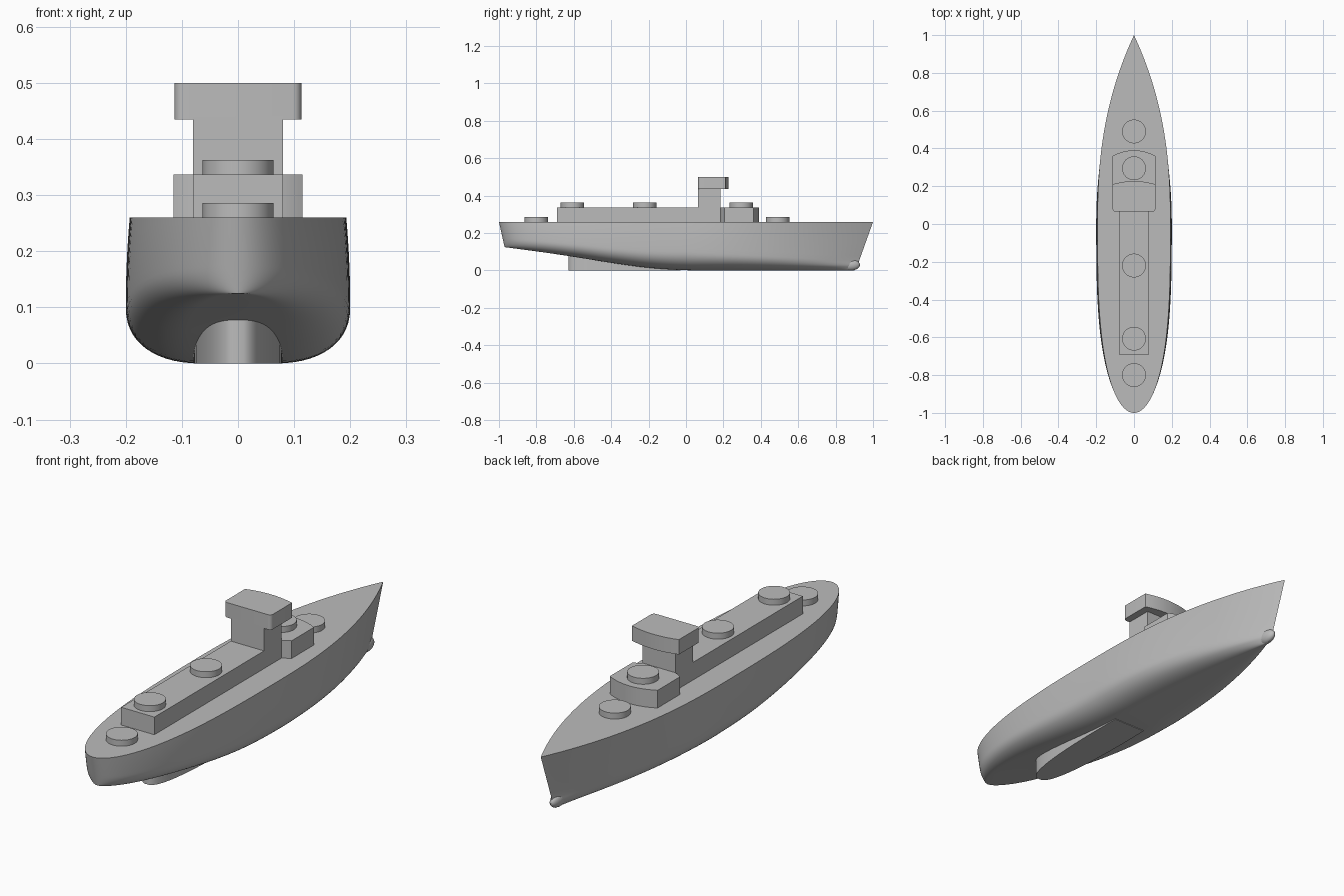
import bpy, bmesh, math

if "Cube" in bpy.data.objects:
    bpy.data.objects.remove(bpy.data.objects["Cube"])

DECK, ROOF = 0.26, 0.337

# Single grey paint
grey = bpy.data.materials.new("ship_grey")
grey.use_nodes = True
grey.diffuse_color = (0.5, 0.5, 0.5, 1)
grey.node_tree.nodes["Principled BSDF"].inputs["Base Color"].default_value = (0.5, 0.5, 0.5, 1)


def finish(name, bm, angle=30):
    bmesh.ops.remove_doubles(bm, verts=bm.verts, dist=1e-5)
    bmesh.ops.recalc_face_normals(bm, faces=bm.faces)
    mesh = bpy.data.meshes.new(name)
    bm.to_mesh(mesh)
    bm.free()
    mesh.materials.append(grey)
    ob = bpy.data.objects.new(name, mesh)
    bpy.context.collection.objects.link(ob)
    bpy.ops.object.select_all(action='DESELECT')
    bpy.context.view_layer.objects.active = ob
    ob.select_set(True)
    bpy.ops.object.shade_smooth_by_angle(angle=math.radians(angle))
    return ob


def prism(name, half, z0, z1):
    """Extrude a plan mirrored in x; half lists its +x side from aft to fore."""
    outline = half + [(-x, y) for x, y in reversed(half)]
    bm = bmesh.new()
    low = [bm.verts.new((x, y, z0)) for x, y in outline]
    top = [bm.verts.new((x, y, z1)) for x, y in outline]
    n = len(outline)
    for i in range(n):
        j = (i + 1) % n
        bm.faces.new((low[i], low[j], top[j], top[i]))
    bm.faces.new(low[::-1])
    bm.faces.new(top)
    return finish(name, bm)


def front_arc(half_width, side_y, mid_y, steps=10):
    """Bowed front edge, from the side to the centre line."""
    return [(half_width * (1 - i / steps),
             mid_y - (mid_y - side_y) * (1 - i / steps) ** 2) for i in range(steps)]


# Hull: cross-sections lofted from stern to bow
def keel_height(y):
    knots = [(-1, .125), (-.8, .1), (-.62, .075), (-.4, .04), (-.2, .013), (0, 0), (1, 0)]

    def lerp(v):
        v = max(-1, min(1, v))
        for (a, za), (b, zb) in zip(knots, knots[1:]):
            if v <= b:
                return za + (zb - za) * (v - a) / (b - a)
    return sum(lerp(y + d * 0.02) for d in range(-4, 5)) / 9 if abs(y) < 0.9 else lerp(y)


def shift(y, z):
    """Rake the stem and the stern inwards below the deck."""
    if y > 0:
        rake = 0.075 * min(1, (DECK - z) / 0.21) + 0.025 * max(0, 1 - z / 0.025)
        return y - rake * y
    return y - 0.03 * (DECK - z) / 0.135 * y ** 3


def section(y):
    if y < 0:
        end = math.sqrt(max(0, 1 + y ** 3))
        deck, beam, flat = 0.193 * end, 0.2 * end, (0.07 - 0.04 * y) * end
    else:
        deck, beam, flat = 0.193 * (1 - y ** 2.42), 0.2 * (1 - y ** 2.1), 0.07 * (1 - y)
    zb = keel_height(y)
    zm = zb + 0.1 - 0.05 * abs(y)
    pts = [(0, zb)]
    for i in range(15):
        a = i / 14 * math.pi / 2
        pts.append((flat + (beam - flat) * math.sin(a) ** 0.9,
                    zm - (zm - zb) * math.cos(a) ** 0.9 if i < 14 else zm))
    for i in range(1, 9):
        t = i / 8
        pts.append((beam + (deck - beam) * t * t, zm + (DECK - zm) * t))
    return pts


bm = bmesh.new()
rings = []
for i in range(97):
    y = -math.cos(math.pi * i / 96)
    half = section(y)
    ring = half[::-1] + [(-x, z) for x, z in half[1:]]
    rings.append([bm.verts.new((x, shift(y, z), z)) for x, z in ring])
for a, b in zip(rings, rings[1:]):
    n = len(a)
    for i in range(n):
        j = (i + 1) % n
        bm.faces.new((a[i], a[j], b[j], b[i]))
bmesh.ops.dissolve_degenerate(bm, edges=bm.edges, dist=1e-5)
finish("hull", bm, 35)

# Rounded forefoot at the base of the stem
bm = bmesh.new()
bmesh.ops.create_uvsphere(bm, u_segments=24, v_segments=16, radius=1)
for v in bm.verts:
    v.co = (v.co.x * 0.022, 0.88 + v.co.y * 0.05, 0.03 + v.co.z * 0.03)
finish("forefoot", bm)

# Skeg with a rounded aft end under the stern
skeg = []
for i in range(25):
    t = (i / 24) ** 2
    skeg.append((0.12 * t ** 0.38 * (1 - 0.35 * t), -0.63 + 0.6 * t))
prism("skeg", skeg[1:], 0, 0.1)

# Superstructure
prism("aft_deckhouse", [(0.08, -0.69), (0.08, 0.1)], DECK, ROOF)
prism("bridge_tower", [(0.08, 0.065), (0.08, 0.185)], DECK, 0.44)
prism("forward_deckhouse", [(0.08, 0.185), (0.115, 0.205)] + front_arc(0.115, 0.36, 0.39),
      DECK, ROOF)
corner = [(0.098 + 0.015 * math.sin(a), 0.08 - 0.015 * math.cos(a))
          for a in (math.pi / 2 * i / 6 for i in range(7))]
prism("bridge", corner + front_arc(0.113, 0.21, 0.227), 0.435, 0.5)

# Round gun platforms
for name, y, z in (("stern", -0.8, DECK), ("aft", -0.607, ROOF), ("middle", -0.22, ROOF),
                   ("forward", 0.295, ROOF), ("bow", 0.49, DECK)):
    disc = [(0.063 * math.sin(a), y - 0.063 * math.cos(a))
            for a in (math.pi * (i + 0.5) / 24 for i in range(24))]
    prism(name + "_turret", disc, z - 0.005, z + 0.026)
